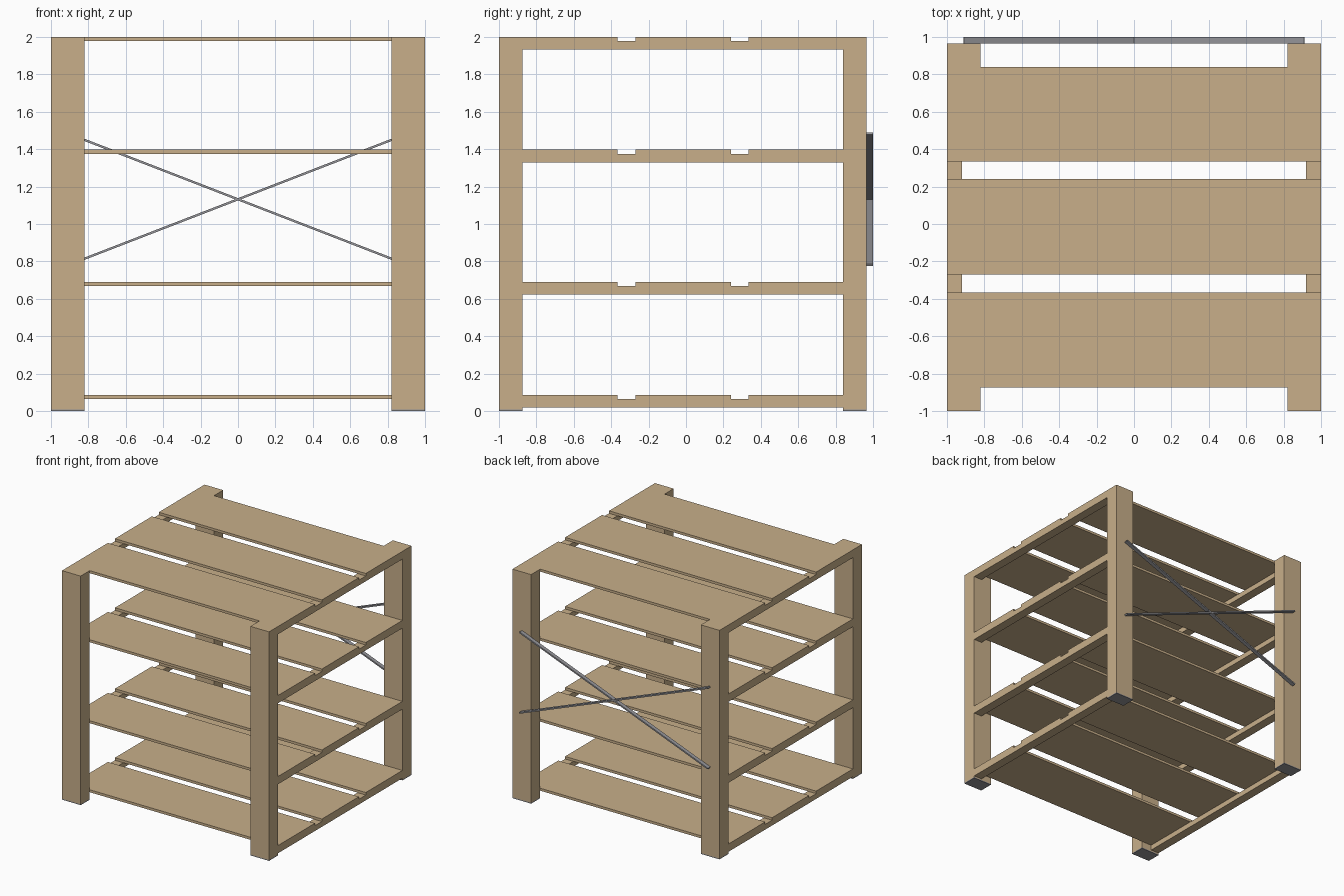
import bpy, math
from mathutils import Matrix

if "Cube" in bpy.data.objects:
    bpy.data.objects.remove(bpy.data.objects["Cube"])


def material(name, rgb):
    m = bpy.data.materials.new(name)
    m.diffuse_color = (*rgb, 1.0)
    m.use_nodes = True
    m.node_tree.nodes["Principled BSDF"].inputs["Base Color"].default_value = m.diffuse_color
    return m


WOOD = material("light_wood", (0.58, 0.43, 0.255))
METAL = material("grey_metal", (0.30, 0.30, 0.32))


def box(name, x, y, z, mat, tilt=0.0):
    """Box from (min, max) ranges, optionally tilted about y through its centre."""
    bpy.ops.mesh.primitive_cube_add(size=1)
    ob = bpy.context.object
    ob.name = name
    size = [b - a for a, b in (x, y, z)]
    mid = [(a + b) / 2 for a, b in (x, y, z)]
    ob.data.transform(Matrix.Rotation(tilt, 4, 'Y') @ Matrix.Diagonal((*size, 1)))
    ob.location = mid
    ob.data.materials.append(mat)
    return ob


def side_range(side, inner, outer):
    return tuple(sorted((side * inner, side * outer)))


FRONT, BACK = -0.875, 0.84          # inner faces of the posts
SHELF_TOPS = (0.087, 0.69, 1.397, 2.0)
SLATS = ((FRONT, -0.367), (-0.27, 0.24), (0.335, BACK))
SLAT_T, RAIL_BOTTOM = 0.022, 0.068

for side, s in ((-1, "left"), (1, "right")):
    # Corner posts with metal foot plates
    for y, n in (((-1.0, FRONT), "front"), ((BACK, 0.966), "back")):
        x = side_range(side, 0.82, 1.0)
        box(f"{n}_{s}_post", x, y, (0.008, 2.0), WOOD)
        box(f"{n}_{s}_foot_plate", x, y, (0.0, 0.008), METAL)
    # Side rails under each shelf
    for i, top in enumerate(SHELF_TOPS):
        box(f"{s}_rail_{i + 1}", side_range(side, 0.92, 1.0), (FRONT, BACK),
            (top - RAIL_BOTTOM, top - SLAT_T), WOOD)

# Shelf slats
for i, top in enumerate(SHELF_TOPS):
    for j, y in enumerate(SLATS):
        box(f"shelf_{i + 1}_slat_{j + 1}", (-1.0, 1.0), y, (top - SLAT_T, top), WOOD)

# Crossed metal braces on the back
angle = math.atan(0.387)
half = 0.91 / math.cos(angle)
for sign, n in ((1, "falling"), (-1, "rising")):
    box(f"{n}_back_brace", (-half, half), (0.966, 1.0), (1.126, 1.138), METAL, sign * angle)
